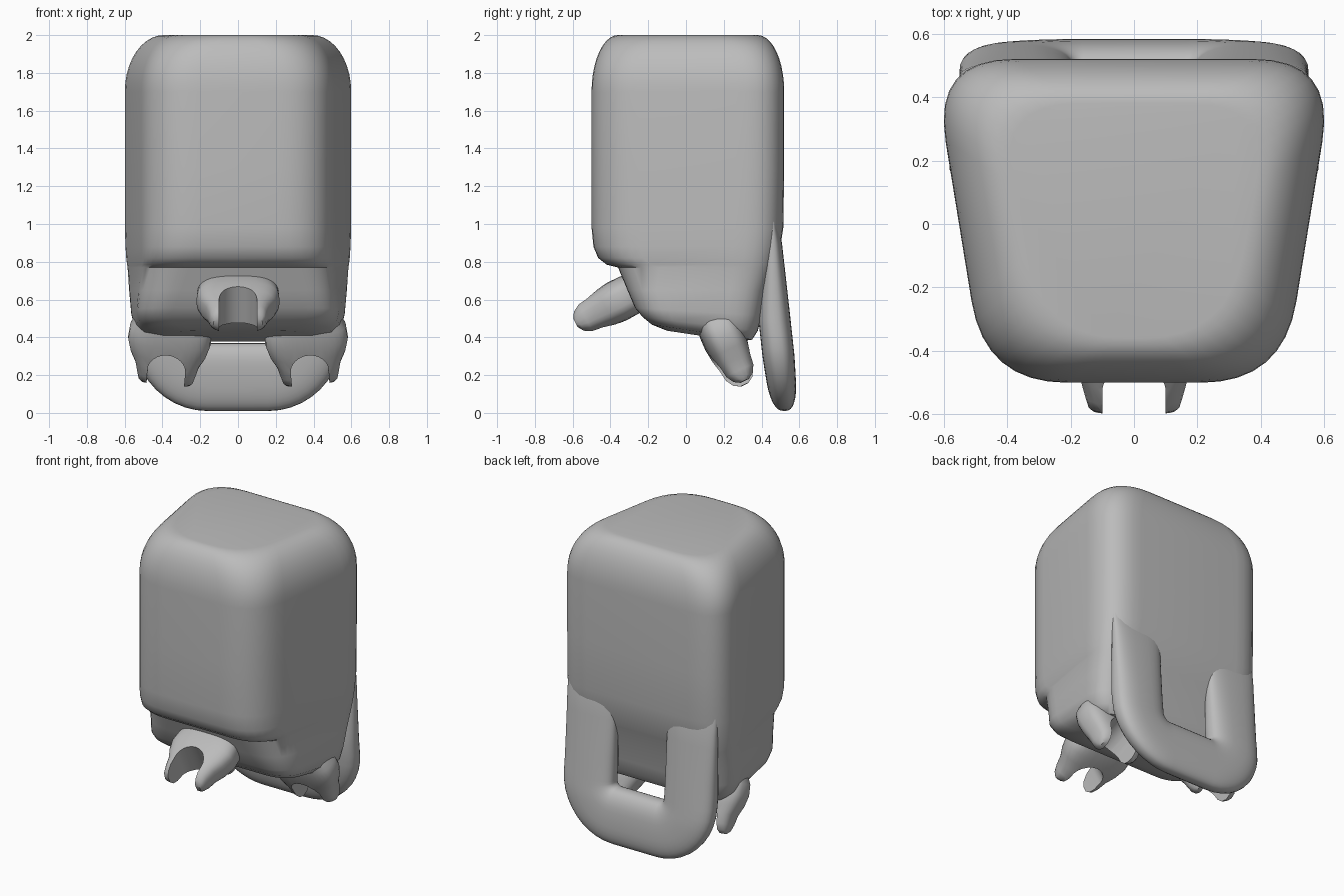
import bpy, bmesh, math
from mathutils import Vector, Matrix

if "Cube" in bpy.data.objects:
    bpy.data.objects.remove(bpy.data.objects["Cube"], do_unlink=True)

grey = bpy.data.materials.new("plain grey")
grey.use_nodes = True
grey.diffuse_color = (0.5, 0.5, 0.5, 1)
grey.node_tree.nodes["Principled BSDF"].inputs["Base Color"].default_value = (0.5, 0.5, 0.5, 1)


def loft(name, rings, angle=40):
    """Skin a list of equal-length closed rings and cap both ends."""
    bm = bmesh.new()
    rows = [[bm.verts.new(p) for p in ring] for ring in rings]
    n = len(rows[0])
    for a, b in zip(rows, rows[1:]):
        for i in range(n):
            j = (i + 1) % n
            bm.faces.new((a[i], a[j], b[j], b[i]))
    bm.faces.new(rows[0][::-1])
    bm.faces.new(rows[-1])
    bmesh.ops.recalc_face_normals(bm, faces=bm.faces)
    mesh = bpy.data.meshes.new(name)
    bm.to_mesh(mesh)
    bm.free()
    mesh.materials.append(grey)
    obj = bpy.data.objects.new(name, mesh)
    bpy.context.collection.objects.link(obj)
    smooth(obj, angle)
    return obj


def smooth(obj, angle):
    bpy.ops.object.select_all(action="DESELECT")
    obj.select_set(True)
    bpy.context.view_layer.objects.active = obj
    bpy.ops.object.shade_smooth_by_angle(angle=math.radians(angle))


def apply_modifiers(obj):
    mesh = bpy.data.meshes.new_from_object(obj.evaluated_get(bpy.context.evaluated_depsgraph_get()))
    obj.modifiers.clear()
    obj.data = mesh


def oval(a, b, power=2.0, n=32):
    """Superellipse outline with half sizes a and b."""
    pts = []
    for i in range(n):
        t = math.tau * i / n
        c, s = math.cos(t), math.sin(t)
        pts.append((a * math.copysign(abs(c) ** (2 / power), c),
                    b * math.copysign(abs(s) ** (2 / power), s)))
    return pts


def trapezoid(z, front, back, wf, wb, r, tilt=0.0, steps=8):
    """Rounded trapezoid ring, wider at the back."""
    corners = [Vector(p) for p in ((-wf, front), (wf, front), (wb, back), (-wb, back))]
    ring = []
    for i, c in enumerate(corners):
        p = c + (corners[i - 1] - c).normalized() * r
        q = c + (corners[(i + 1) % 4] - c).normalized() * r
        for k in range(steps + 1):
            t = k / steps
            v = p * (1 - t) ** 2 + c * 2 * t * (1 - t) + q * t * t
            ring.append((v.x, v.y, z + tilt * v.y))
    return ring


# Body: stepped front, sloping underside, domed upper edge
sections = [
    (0.42, -0.10, 0.28, 0.36, 0.42, 0.15, -0.15),
    (0.44, -0.18, 0.35, 0.47, 0.52, 0.15, -0.15),
    (0.48, -0.23, 0.38, 0.51, 0.56, 0.16, -0.12),
    (0.54, -0.27, 0.40, 0.52, 0.58, 0.18, -0.06),
    (0.65, -0.31, 0.43, 0.50, 0.60, 0.20),
    (0.77, -0.36, 0.47, 0.48, 0.615, 0.22),
    (0.785, -0.42, 0.475, 0.47, 0.62, 0.23),
    (0.82, -0.465, 0.485, 0.47, 0.625, 0.24),
    (0.88, -0.49, 0.50, 0.47, 0.63, 0.25),
    (0.98, -0.50, 0.515, 0.47, 0.635, 0.26),
    (1.30, -0.50, 0.52, 0.47, 0.635, 0.26),
]
rings = [trapezoid(*s) for s in sections]
for k in range(11):
    a = math.pi / 2 * k / 10
    d = 1 - math.cos(a)
    rings.append(trapezoid(1.70 + 0.30 * math.sin(a), -0.50 + 0.14 * d, 0.52 - 0.14 * d,
                           0.47 - 0.18 * d, 0.635 - 0.20 * d, 0.26))
loft("body", rings)

# Back handle: flattened U-shaped loop leaning away from the body
path = []
for k in range(9):
    path.append((0.37, 1.06 - 0.65 * k / 8, 0.0))
for k in range(1, 11):
    a = math.pi / 2 * k / 10
    path.append((0.16 + 0.21 * math.cos(a), 0.40 - 0.21 * math.sin(a), a))
path += [(0.0, 0.19, math.pi / 2)]
path += [(-x, z, math.pi - a) for x, z, a in path[-2::-1]]


def blend(z, table):
    """Piecewise linear value at a height."""
    for (z0, v0), (z1, v1) in zip(table, table[1:]):
        if z <= z1:
            return v0 + (v1 - v0) * max(0, z - z0) / (z1 - z0)
    return table[-1][1]


rings = []
for x, z, a in path:
    ring = []
    for across, depth in oval(0.18, 1.0, 2.6):
        px, pz = x + across * math.cos(a), z - across * math.sin(a)
        mid = blend(pz, [(0.0, 0.522), (0.5, 0.468), (0.9, 0.458), (1.1, 0.45)])
        half = blend(pz, [(0.0, 0.07), (0.3, 0.085), (0.5, 0.085), (0.9, 0.05), (1.1, 0.015)])
        ring.append((px, mid + depth * half, pz))
    rings.append(ring)
loft("back_handle", rings, 50)


# Forked limbs: tapered stub with a round slot that leaves two prongs
def forked_limb(name, base, direction, side):
    v = Vector(direction).normalized()
    u = Vector(side)
    u = (u - v * u.dot(v)).normalized()
    frame = Matrix((u, v, u.cross(v))).transposed().to_4x4()
    frame.translation = base
    profile = [(0.0, 0.17, 0.10), (0.08, 0.215, 0.11), (0.15, 0.22, 0.112), (0.22, 0.20, 0.105),
               (0.28, 0.17, 0.095), (0.34, 0.155, 0.088), (0.38, 0.145, 0.065), (0.40, 0.13, 0.03)]
    limb = loft(name, [[frame @ Vector((x, y, z)) for x, z in oval(a, b, 3.0)]
                       for y, a, b in profile])
    slot = []
    for z in (-0.3, 0.3):
        arc = [(0.1 * math.cos(math.pi + math.pi * k / 16),
                0.29 + 0.1 * math.sin(math.pi + math.pi * k / 16)) for k in range(17)]
        slot.append([frame @ Vector((x, y, z)) for x, y in arc + [(0.1, 0.6), (-0.1, 0.6)]])
    cutter = loft(name + "_slot_cutter", slot)
    cutter.hide_render = True
    mod = limb.modifiers.new("slot", "BOOLEAN")
    mod.object, mod.operation, mod.solver = cutter, "DIFFERENCE", "EXACT"
    apply_modifiers(limb)
    bpy.data.objects.remove(cutter, do_unlink=True)
    smooth(limb, 40)


forked_limb("front_fork", (0, -0.23, 0.66), (0, -0.87, -0.45), (1, 0, 0))
for label, s in (("left", 1), ("right", -1)):
    forked_limb(label + "_foot", (s * 0.35, 0.14, 0.52), (s * 0.08, 0.40, -0.85), (1, 0, s * 0.12))
